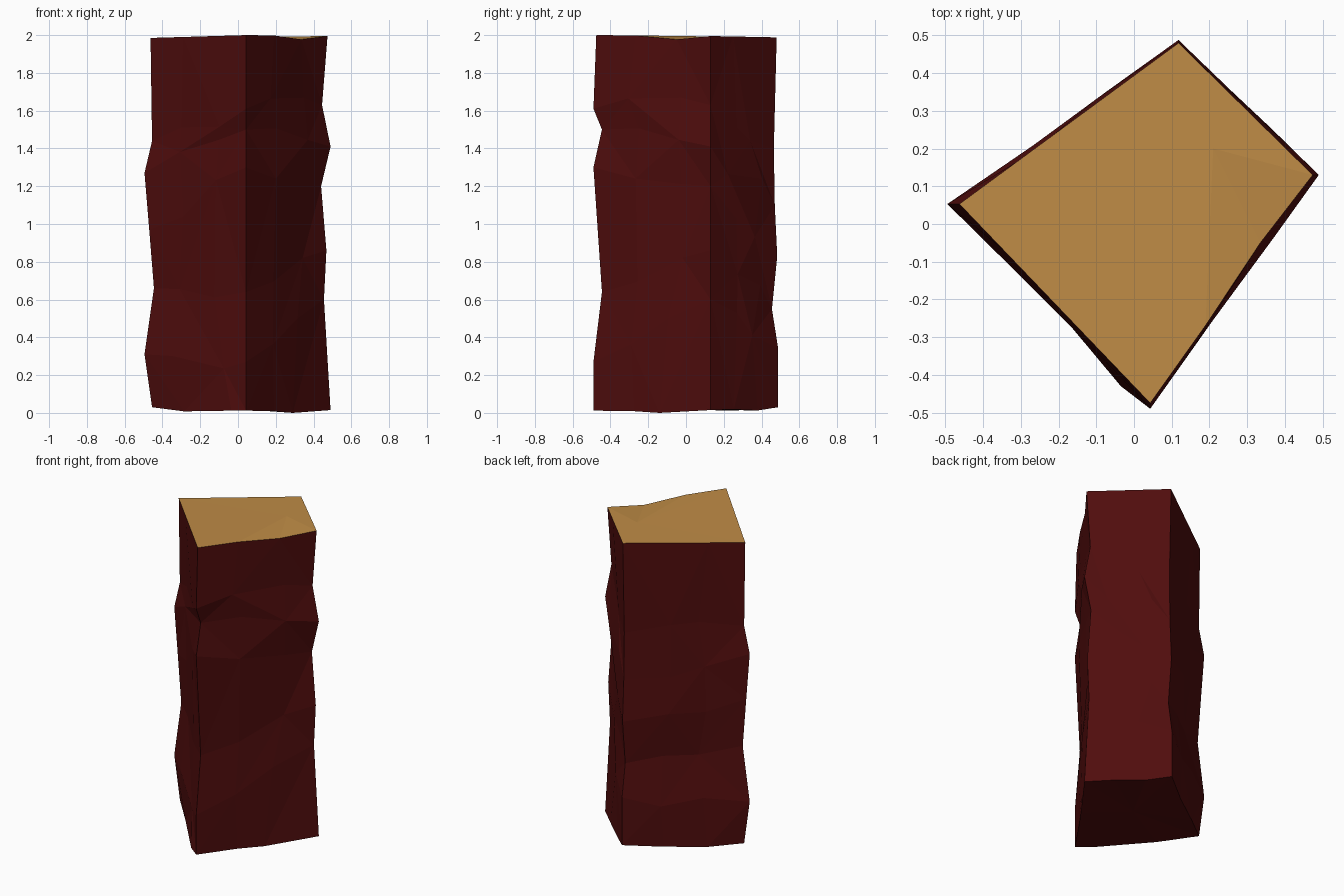
import bpy, bmesh, random
from mathutils import Vector

if "Cube" in bpy.data.objects:
    bpy.data.objects.remove(bpy.data.objects["Cube"])

random.seed(7)

def material(name, color):
    m = bpy.data.materials.new(name)
    m.diffuse_color = (*color, 1)
    m.use_nodes = True
    m.node_tree.nodes["Principled BSDF"].inputs["Base Color"].default_value = m.diffuse_color
    return m

# Corner edges, bottom to top: position along the wobbling axis, height
left = [(-.455, .03), (-.495, .31), (-.445, .66), (-.47, .97), (-.495, 1.27), (-.455, 1.44), (-.463, 1.985)]
front = [(-.49, .012), (-.49, .27), (-.445, .64), (-.49, 1.3), (-.445, 1.5), (-.49, 1.61), (-.475, 2.0)]
right = [(.49, .015), (.455, .6), (.468, .86), (.44, 1.2), (.49, 1.41), (.445, 1.63), (.474, 1.995)]
back = [(.488, .03), (.488, .34), (.455, .55), (.483, .83), (.47, 1.1), (.465, 1.4), (.48, 1.988)]
corners = [
    [Vector((x, .053, z)) for x, z in left],
    [Vector((.043, y, z)) for y, z in front],
    [Vector((x, .13, z)) for x, z in right],
    [Vector((.118, y, z)) for y, z in back],
]
LEVELS = 7
SPLITS = (.34, .7)
# In/out roughness of each side: front left, front right, back right, back left
rough = [(-.016, .008), (-.014, .018), (.002, .008), (-.016, .008)]

# Columns of points around the pillar, with chipped points between corners
columns = []
for i, a in enumerate(corners):
    b = corners[(i + 1) % 4]
    columns.append(a)
    along = (b[0] - a[0]).normalized()
    out = Vector((along.y, -along.x, 0)).normalized()
    for t in SPLITS:
        col = []
        for k in range(LEVELS):
            p = a[k].lerp(b[k], t)
            if 0 < k < LEVELS - 1:
                p += out * random.uniform(*rough[i])
                p += along * random.uniform(-.06, .06)
                p.z += random.uniform(-.05, .05)
            elif k == 0:
                p += out * random.uniform(-.006, .01)
                p.z = random.uniform(.005, .025)
            col.append(p)
        columns.append(col)

# Shallow chip in the top rim and the lowest points of the base
columns[5][-1] = Vector((.335, -.05, 1.977))
columns[5][0] = Vector((.29, -.14, 0))
columns[2][0] = Vector((-.035, -.43, .012))

bm = bmesh.new()
grid = [[bm.verts.new(p) for p in col] for col in columns]
n = len(grid)

# Rock sides
for i in range(n):
    a, b = grid[i], grid[(i + 1) % n]
    for k in range(LEVELS - 1):
        if (i + k) % 2:
            bm.faces.new((a[k], b[k], b[k + 1]))
            bm.faces.new((a[k], b[k + 1], a[k + 1]))
        else:
            bm.faces.new((a[k], b[k], a[k + 1]))
            bm.faces.new((b[k], b[k + 1], a[k + 1]))

# Base and top, each fanned from an inner point
base = bm.verts.new((.04, .04, .018))
top = bm.verts.new((.21, .2, 1.992))
for i in range(n):
    j = (i + 1) % n
    bm.faces.new((grid[j][0], grid[i][0], base))
    bm.faces.new((grid[i][-1], grid[j][-1], top)).material_index = 1

mesh = bpy.data.meshes.new("rock_pillar")
bm.to_mesh(mesh)
bm.free()
mesh.materials.append(material("dark_red_rock", (.08, .004, .004)))
mesh.materials.append(material("tan_top", (.52, .26, .06)))
obj = bpy.data.objects.new("rock_pillar", mesh)
bpy.context.collection.objects.link(obj)
